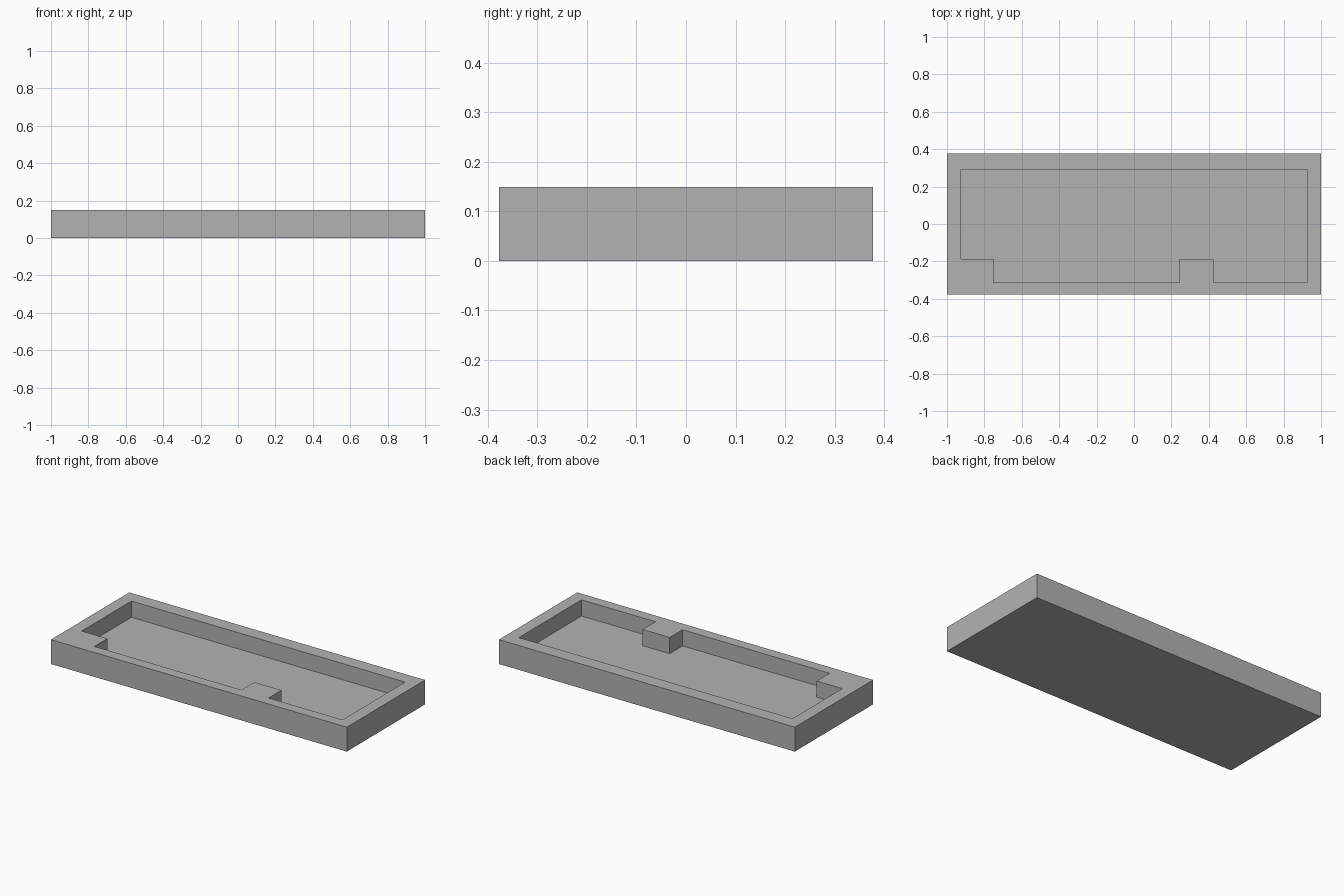
import bpy
import bmesh

cube = bpy.data.objects.get("Cube")
if cube:
    bpy.data.objects.remove(cube, do_unlink=True)

LENGTH, WIDTH, HEIGHT, FLOOR = 2.0, 0.755, 0.149, 0.05

grey = bpy.data.materials.new("plain grey")
grey.use_nodes = True
colour = (0.45, 0.45, 0.45, 1)
grey.diffuse_color = colour
grey.node_tree.nodes["Principled BSDF"].inputs["Base Color"].default_value = colour


def prism(name, outline, bottom, top):
    """Extrude a flat outline from bottom to top."""
    bm = bmesh.new()
    base = bm.faces.new([bm.verts.new((x, y, bottom)) for x, y in outline])
    result = bmesh.ops.extrude_face_region(bm, geom=[base], use_keep_orig=True)
    moved = [v for v in result["geom"] if isinstance(v, bmesh.types.BMVert)]
    bmesh.ops.translate(bm, verts=moved, vec=(0, 0, top - bottom))
    bmesh.ops.recalc_face_normals(bm, faces=bm.faces)
    mesh = bpy.data.meshes.new(name)
    bm.to_mesh(mesh)
    bm.free()
    mesh.materials.append(grey)
    obj = bpy.data.objects.new(name, mesh)
    bpy.context.scene.collection.objects.link(obj)
    return obj


# Outer block of the tray
hx, hy = LENGTH / 2, WIDTH / 2
tray = prism("tray", [(-hx, -hy), (hx, -hy), (hx, hy), (-hx, hy)], 0, HEIGHT)

# Pocket outline, stepping around the corner block and the front tab
side, back, front, step = 0.925, 0.292, -0.312, -0.188
corner, tab_start, tab_end = -0.752, 0.242, 0.425
pocket = prism("pocket_cutter", [
    (-side, back), (-side, step), (corner, step), (corner, front),
    (tab_start, front), (tab_start, step), (tab_end, step), (tab_end, front),
    (side, front), (side, back)], FLOOR, HEIGHT + 0.1)
pocket.hide_render = True

# Hollow out the tray
cut = tray.modifiers.new("pocket", "BOOLEAN")
cut.operation = "DIFFERENCE"
cut.solver = "EXACT"
cut.object = pocket
bpy.context.view_layer.objects.active = tray
bpy.ops.object.modifier_apply(modifier=cut.name)
bpy.data.objects.remove(pocket, do_unlink=True)
